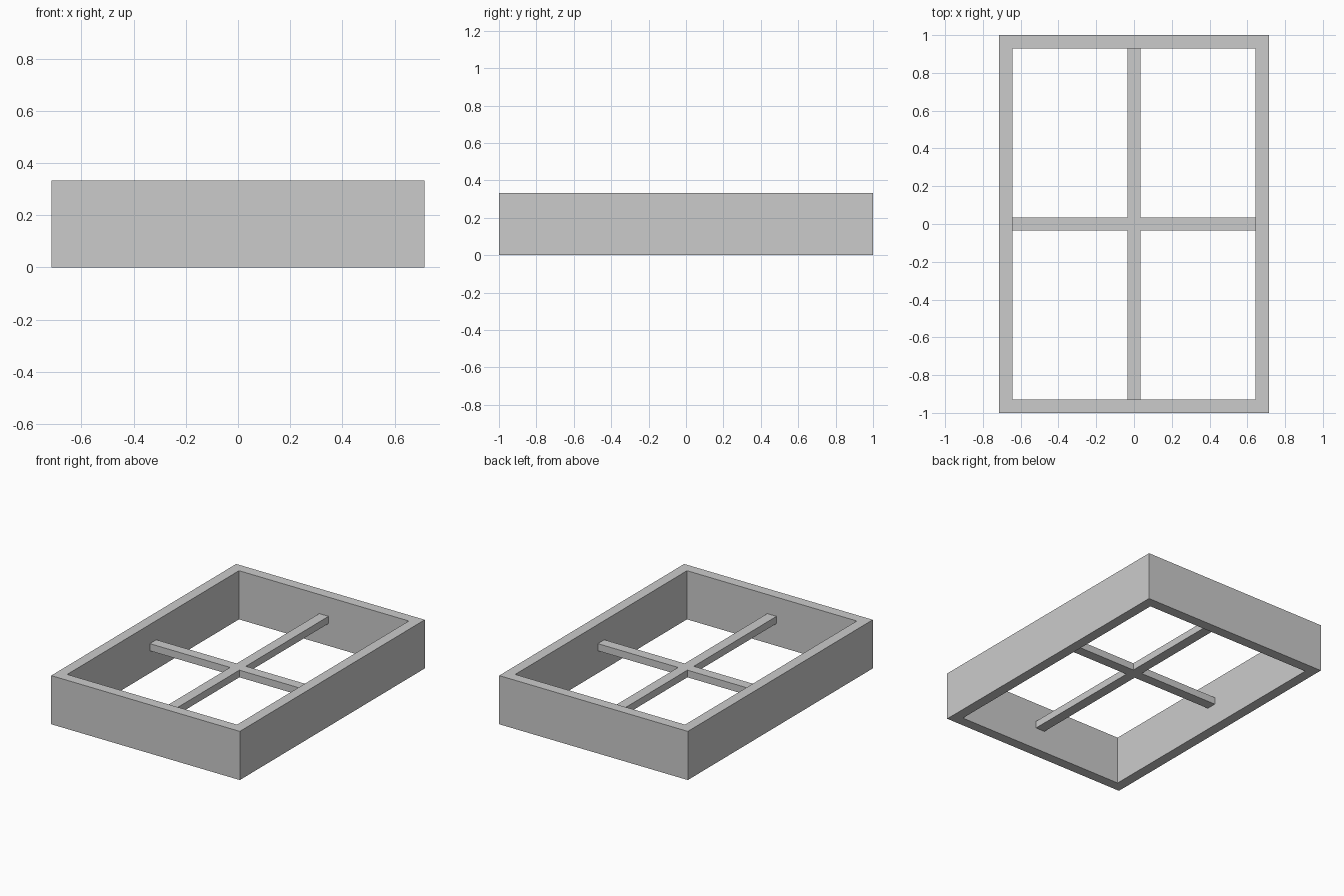
import bpy, bmesh

if "Cube" in bpy.data.objects:
    bpy.data.objects.remove(bpy.data.objects["Cube"])

HX, HY, H = 0.714, 1.0, 0.333   # outer half sizes and height
T = 0.071                       # wall thickness
B = 0.035                       # half width of the bars
IX, IY = HX - T, HY - T         # inner half sizes


def extrude_faces(name, polygons, z0, z1):
    """Weld flat polygons into one sheet and extrude it from z0 to z1."""
    bm = bmesh.new()
    for poly in polygons:
        bm.faces.new([bm.verts.new((x, y, z0)) for x, y in poly])
    bmesh.ops.remove_doubles(bm, verts=bm.verts, dist=1e-5)
    new = bmesh.ops.extrude_face_region(bm, geom=bm.faces[:], use_keep_orig=True)["geom"]
    for v in new:
        if isinstance(v, bmesh.types.BMVert):
            v.co.z = z1
    bmesh.ops.recalc_face_normals(bm, faces=bm.faces)
    mesh = bpy.data.meshes.new(name)
    bm.to_mesh(mesh)
    bm.free()
    obj = bpy.data.objects.new(name, mesh)
    bpy.context.collection.objects.link(obj)
    return obj


def corners(x, y):
    return [(-x, -y), (x, -y), (x, y), (-x, y)]


# Outer frame: four mitred walls in one ring
outer, inner = corners(HX, HY), corners(IX, IY)
ring = [(outer[i], outer[(i + 1) % 4], inner[(i + 1) % 4], inner[i]) for i in range(4)]
extrude_faces("outer_frame", ring, 0, H)

# Cross bars: one plus-shaped divider at mid height, meeting the inner walls
plus = [(-B, -IY), (B, -IY), (B, -B), (IX, -B), (IX, B), (B, B),
        (B, IY), (-B, IY), (-B, B), (-IX, B), (-IX, -B), (-B, -B)]
extrude_faces("cross_bars", [plus], 0.153, 0.202)
